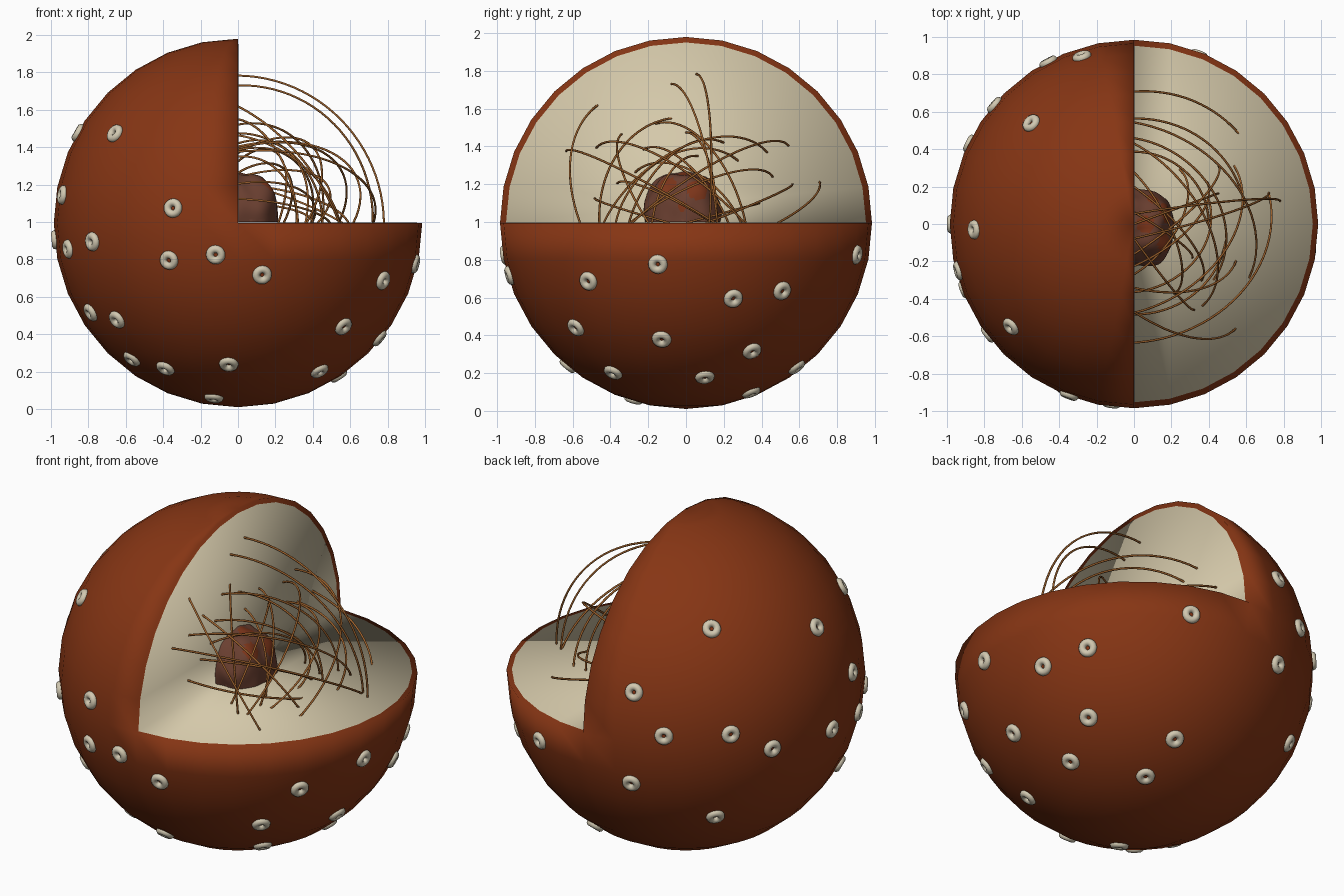
import bpy, bmesh, math
from mathutils import Vector, noise

if "Cube" in bpy.data.objects:
    bpy.data.objects.remove(bpy.data.objects["Cube"])

R = 0.985
CENTRE = Vector((0, 0, 0.995))


def material(name, rgb):
    m = bpy.data.materials.new(name)
    m.diffuse_color = (*rgb, 1)
    m.use_nodes = True
    m.node_tree.nodes["Principled BSDF"].inputs["Base Color"].default_value = m.diffuse_color
    return m


RUST = material("rust_membrane", (0.24, 0.036, 0.007))
CREAM = material("cream_interior", (0.66, 0.58, 0.40))
BONE = material("bone_pore", (0.64, 0.58, 0.44))
UMBER = material("umber_nucleus", (0.145, 0.05, 0.03))
BLOTCH = material("red_blotch", (0.20, 0.035, 0.01))
ORANGE = material("orange_fibre", (0.34, 0.12, 0.025))


def add_object(name, data, mats, loc=CENTRE):
    ob = bpy.data.objects.new(name, data)
    ob.location = loc
    bpy.context.collection.objects.link(ob)
    for m in mats:
        if m.name not in data.materials:
            data.materials.append(m)
    return ob


def finish(bm, name, mats, loc=CENTRE):
    for f in bm.faces:
        f.smooth = True
    me = bpy.data.meshes.new(name)
    bm.to_mesh(me)
    bm.free()
    return add_object(name, me, mats, loc)


def three_quarter_ball(name, radius, mat, loc):
    """Ball with the upper right quarter removed and both cuts capped."""
    bm = bmesh.new()
    bmesh.ops.create_uvsphere(bm, u_segments=32, v_segments=16, radius=radius)
    gone = [f for f in bm.faces
            if f.calc_center_median().x > 0 and f.calc_center_median().z > 0]
    bmesh.ops.delete(bm, geom=gone, context='FACES')
    e = 1e-4
    wall = [v for v in bm.verts if abs(v.co.x) < e and v.co.z > -e]
    floor = [v for v in bm.verts if abs(v.co.z) < e and v.co.x > -e]
    wall.sort(key=lambda v: math.atan2(v.co.z, v.co.y))
    floor.sort(key=lambda v: math.atan2(v.co.y, v.co.x))
    bm.faces.new(wall)
    bm.faces.new(floor)
    bmesh.ops.recalc_face_normals(bm, faces=bm.faces[:])
    return finish(bm, name, [mat], loc)


# outer membrane, and the cream interior standing just proud of its cuts
three_quarter_ball("membrane", R, RUST, CENTRE)
three_quarter_ball("interior", 0.953, CREAM, CENTRE + Vector((0.003, 0, 0.003)))

# ring-shaped pores scattered on the membrane (directions from the centre)
PORES = [
    (-.66, -.55, .48), (-.85, -.03, .48), (-.94, -.25, .15), (-.35, -.92, .08),
    (-.98, 0, -.09), (-.91, -.35, -.14), (-.78, -.59, -.10), (-.37, -.89, -.20),
    (-.12, -.96, -.17), (.13, -.94, -.28), (.78, -.52, -.31), (.95, -.15, -.22),
    (-.79, -.34, -.48), (-.65, -.53, -.52), (-.57, -.34, -.73),
    (-.39, -.46, -.78), (-.05, -.63, -.76), (-.13, -.28, -.94),
    (.44, -.39, -.80), (.57, -.59, -.56), (.76, -.13, -.62), (.54, .10, -.82),
    (.86, .25, -.40), (.76, .51, -.36), (.35, .91, -.17), (.62, .35, -.68),
    (.20, .59, -.77), (.21, .35, -.91), (-.55, .54, .61), (-.28, .90, .29),
    (-.46, .87, .06), (-.75, .64, .06), (-.88, .43, -.07), (-.27, .91, -.26),
    (-.61, .59, -.49)]
bpy.ops.mesh.primitive_torus_add(major_segments=20, minor_segments=10,
                                 major_radius=0.031, minor_radius=0.021)
first = bpy.context.object
ring = first.data
ring.name = "pore_ring"
bpy.data.objects.remove(first)
for p in ring.polygons:
    p.use_smooth = True
for i, d in enumerate(PORES):
    n = Vector(d).normalized()
    ob = add_object(f"pore_{i + 1:02d}", ring, [BONE], CENTRE + n * (R - 0.004))
    ob.rotation_euler = n.to_track_quat('Z', 'Y').to_euler()

# lumpy nucleus, cut along the same two planes, with reddish blotches
bm = bmesh.new()
bmesh.ops.create_icosphere(bm, subdivisions=5, radius=1)
for v in bm.verts:
    d = v.co.normalized()
    k = sum(abs(c) ** 2.8 for c in d) ** (-1 / 2.8)
    k *= 1 + 0.10 * noise.noise(d * 2.2 + Vector((3, 1, 5)))
    v.co = Vector((d.x * 0.205, d.y * 0.20 - 0.02, d.z * 0.26)) * k
for axis in ((1, 0, 0), (0, 0, 1)):
    bmesh.ops.bisect_plane(bm, geom=bm.verts[:] + bm.edges[:] + bm.faces[:],
                           plane_co=(0, 0, 0), plane_no=axis, clear_inner=True)
SPOTS = [((.16, -.10, .20), .05), ((.17, .06, .17), .055), ((.06, .0, .26), .05),
         ((.10, .15, .19), .04), ((.19, -.02, .08), .03)]
for f in bm.faces:
    c = f.calc_center_median()
    f.material_index = int(any((c - Vector(s)).length < r for s, r in SPOTS))
finish(bm, "nucleus", [UMBER, BLOTCH], CENTRE + Vector((0.003, 0, 0.005)))

# fibres: arcs around the centre running from the wall to the floor
# (radius, angle on the wall from up, angle on the floor from +x)
FIBRES = [
    (.79, 4, 9), (.74, -6, 13), (.78, -37, -46), (.74, -59, 12), (.68, 53, -25),
    (.57, 49, -50), (.58, -36, -20), (.55, -17, 35), (.47, 25, -40),
    (.45, -30, 30), (.60, 70, 10), (.52, 62, -35), (.42, -60, 20),
    (.50, -75, -10), (.74, 73, 41), (.36, 10, -30), (.38, -45, 50),
    (.43, 40, -60), (.56, -8, -55), (.48, 0, 20), (.62, -50, 30), (.40, 75, 0)]
for i, (r, a, b) in enumerate(FIBRES):
    a, b = math.radians(a), math.radians(b)
    p = Vector((0, math.sin(a), math.cos(a)))
    q = Vector((math.cos(b), math.sin(b), 0))
    w = p.angle(q)
    cu = bpy.data.curves.new(f"fibre_{i + 1:02d}", 'CURVE')
    cu.dimensions = '3D'
    cu.bevel_depth = 0.006
    cu.bevel_resolution = 1
    cu.use_fill_caps = True
    sp = cu.splines.new('POLY')
    sp.points.add(24)
    for j, pt in enumerate(sp.points):
        t = j / 24
        co = (p * math.sin((1 - t) * w) + q * math.sin(t * w)) * (r / math.sin(w))
        pt.co = (*co, 1)
    sp.use_smooth = True
    add_object(cu.name, cu, [ORANGE])
